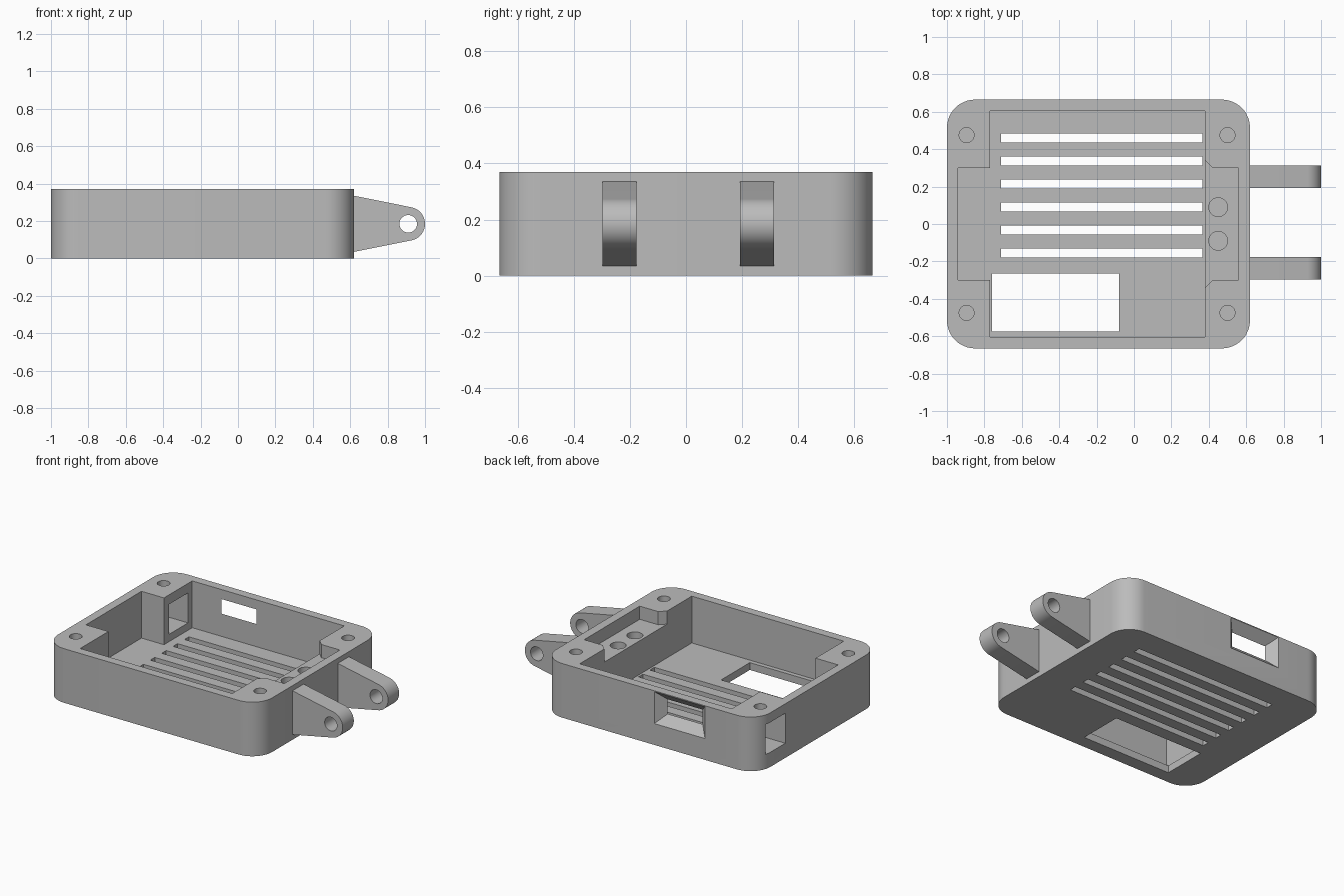
import bpy, bmesh
from math import sin, cos, pi, radians
from mathutils import Vector

old = bpy.data.objects.get("Cube")
if old:
    bpy.data.objects.remove(old, do_unlink=True)

grey = bpy.data.materials.new("plain_grey")
grey.use_nodes = True
grey.diffuse_color = (0.5, 0.5, 0.5, 1)
grey.node_tree.nodes["Principled BSDF"].inputs["Base Color"].default_value = (0.5, 0.5, 0.5, 1)


def loft(name, lower, upper):
    """Solid between two matching loops of points."""
    bm = bmesh.new()
    a = [bm.verts.new(p) for p in lower]
    b = [bm.verts.new(p) for p in upper]
    bm.faces.new(a)
    bm.faces.new(b)
    for i in range(len(a)):
        j = (i + 1) % len(a)
        bm.faces.new((a[i], a[j], b[j], b[i]))
    bmesh.ops.recalc_face_normals(bm, faces=bm.faces)
    mesh = bpy.data.meshes.new(name)
    bm.to_mesh(mesh)
    bm.free()
    mesh.materials.append(grey)
    ob = bpy.data.objects.new(name, mesh)
    bpy.context.collection.objects.link(ob)
    return ob


def prism_z(name, pts, z0, z1):
    return loft(name, [(x, y, z0) for x, y in pts], [(x, y, z1) for x, y in pts])


def prism_y(name, pts, y0, y1):
    return loft(name, [(x, y0, z) for x, z in pts], [(x, y1, z) for x, z in pts])


def rect(u0, u1, v0, v1):
    return [(u0, v0), (u1, v0), (u1, v1), (u0, v1)]


def arc(cx, cy, r, start, end, n):
    return [(cx + r * cos(radians(start + (end - start) * i / n)),
             cy + r * sin(radians(start + (end - start) * i / n))) for i in range(n + 1)]


def circle(cx, cy, r):
    return arc(cx, cy, r, 0, 360, 32)[:-1]


def mirrored(half):
    return half + [(x, -y) for x, y in reversed(half)]


def cut(target, cutter):
    cutter.hide_render = True
    mod = target.modifiers.new("cut", "BOOLEAN")
    mod.operation = "DIFFERENCE"
    mod.solver = "EXACT"
    mod.object = cutter
    bpy.context.view_layer.objects.active = target
    bpy.ops.object.modifier_apply(modifier=mod.name)
    bpy.data.objects.remove(cutter, do_unlink=True)


def smooth(ob):
    bpy.ops.object.select_all(action="DESELECT")
    ob.select_set(True)
    bpy.context.view_layer.objects.active = ob
    bpy.ops.object.shade_smooth_by_angle(angle=radians(30))


TOP, FLOOR, LEDGE, OVER = 0.37, 0.05, 0.28, 0.5

# Tray body with rounded corners
R = 0.15
outline = []
for cx, cy, a in ((0.62 - R, 0.665 - R, 0), (-1 + R, 0.665 - R, 90),
                  (-1 + R, -0.665 + R, 180), (0.62 - R, -0.665 + R, 270)):
    outline += arc(cx, cy, R, a, a + 90, 12)
tray = prism_z("tray_body", outline, 0, TOP)

# Main cavity with the left recess
cavity = mirrored([(0.38, 0.605), (-0.77, 0.605), (-0.77, 0.3), (-0.94, 0.3)])
cut(tray, prism_z("cavity_cutter", cavity, FLOOR, OVER))

# Shallow ledge with chamfered entry, and its two sockets
ledge = mirrored([(0.3, 0.34), (0.38, 0.34), (0.42, 0.3), (0.56, 0.3)])
cut(tray, prism_z("ledge_cutter", ledge, LEDGE, OVER))
for y in (-0.09, 0.09):
    cut(tray, prism_z("socket_cutter", circle(0.45, y, 0.05), 0.12, OVER))

# Opening through the corner block
cut(tray, prism_z("side_port_cutter", rect(-1.1, -0.7, 0.355, 0.56), 0.1, 0.305))

# Screw holes
for x in (-0.895, 0.5):
    for y in (-0.475, 0.475):
        cut(tray, prism_z("screw_hole_cutter", circle(x, y, 0.04), 0.16, OVER))

# Vent slots and floor window
for i in range(6):
    y = 0.46 - 0.123 * i
    cut(tray, prism_z("vent_cutter", rect(-0.71, 0.365, y - 0.024, y + 0.024), -0.1, 0.2))
cut(tray, prism_z("floor_window_cutter", rect(-0.76, -0.08, -0.575, -0.265), -0.1, 0.2))

# Flared port in the back wall
inner = rect(-0.55, -0.285, 0.205, 0.305)
outer = rect(-0.61, -0.225, 0.145, 0.365)
cut(tray, prism_y("back_port_cutter", inner, 0.55, 0.64))
cut(tray, loft("back_flare_cutter", [(x, 0.605, z) for x, z in inner],
               [(x, 0.666, z) for x, z in outer]))
smooth(tray)

# Hinge lugs
lug = [(0.6, 0.031)] + arc(0.91, 0.185, 0.09, -78.5, 78.5, 24) + [(0.6, 0.339)]
for name, y in (("front_hinge_lug", -0.237), ("back_hinge_lug", 0.253)):
    ob = prism_y(name, lug, y - 0.06, y + 0.06)
    cut(ob, prism_y("pin_hole_cutter", circle(0.91, 0.185, 0.047), y - 0.2, y + 0.2))
    smooth(ob)
